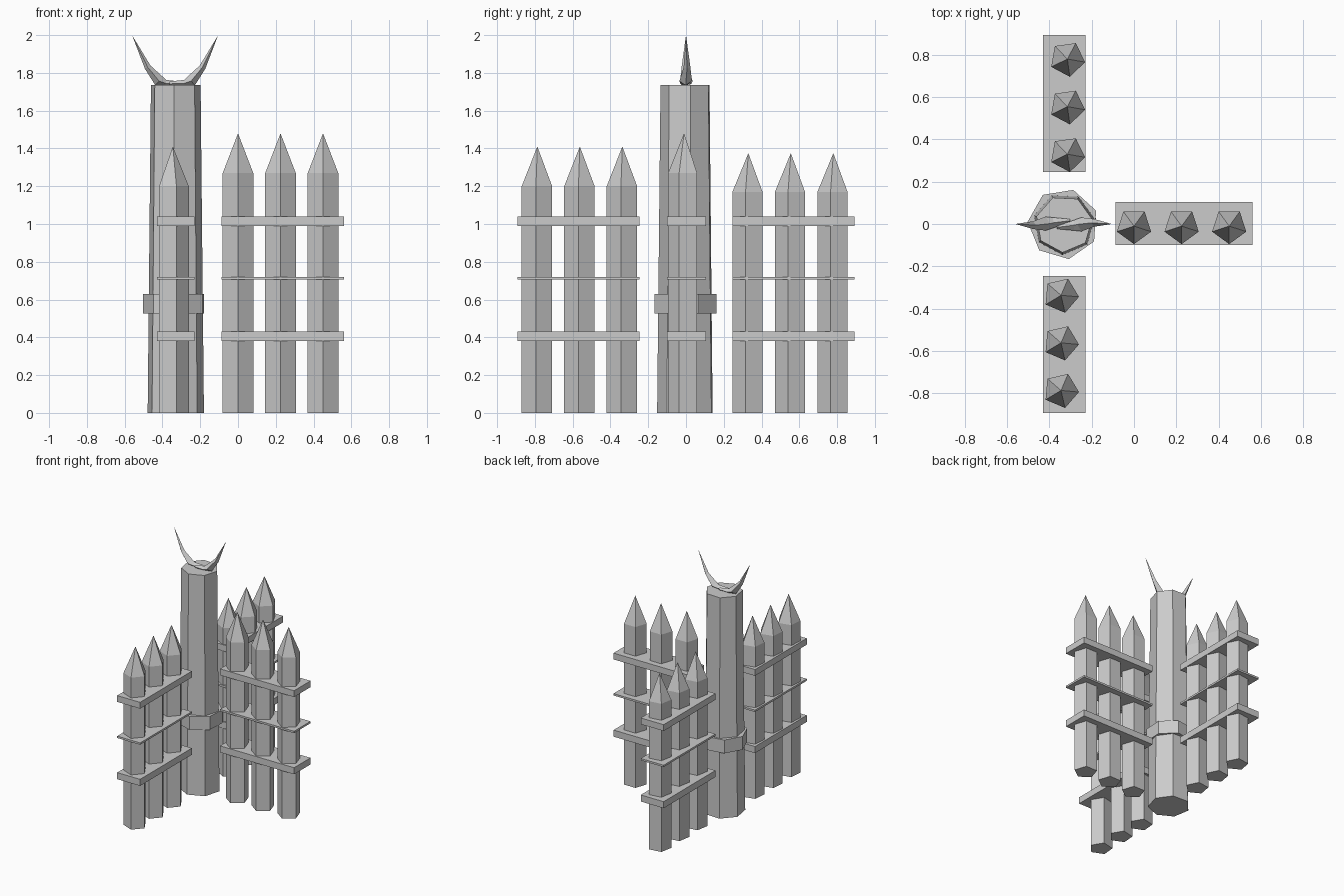
import bpy, bmesh
from math import cos, sin, radians, tau
from mathutils import Vector

cube = bpy.data.objects.get("Cube")
if cube:
    bpy.data.objects.remove(cube, do_unlink=True)

grey = bpy.data.materials.new("plain_grey")
grey.use_nodes = True
GREY = (0.6, 0.6, 0.6, 1)
grey.diffuse_color = GREY
grey.node_tree.nodes["Principled BSDF"].inputs["Base Color"].default_value = GREY


def ring(center, radius, sides, turn):
    """Horizontal polygon; turn is the angle of its first corner in degrees."""
    x, y, z = center
    angles = [radians(turn) + tau * i / sides for i in range(sides)]
    return [Vector((x + radius * cos(a), y + radius * sin(a), z)) for a in angles]


def loft(name, rings, tip=None):
    """Skin a stack of equal rings, closed by a cap or a point."""
    bm = bmesh.new()
    loops = [[bm.verts.new(p) for p in r] for r in rings]
    n = len(loops[0])
    for low, high in zip(loops, loops[1:]):
        for i in range(n):
            j = (i + 1) % n
            bm.faces.new((low[i], low[j], high[j], high[i]))
    bm.faces.new(loops[0][::-1])
    if tip is None:
        bm.faces.new(loops[-1])
    else:
        peak = bm.verts.new(tip)
        for i in range(n):
            bm.faces.new((loops[-1][i], loops[-1][(i + 1) % n], peak))
    bmesh.ops.recalc_face_normals(bm, faces=bm.faces)
    mesh = bpy.data.meshes.new(name)
    bm.to_mesh(mesh)
    bm.free()
    mesh.materials.append(grey)
    obj = bpy.data.objects.new(name, mesh)
    bpy.context.collection.objects.link(obj)
    return obj


def box(name, x0, x1, y0, y1, z0, z1):
    corners = [(x0, y0), (x1, y0), (x1, y1), (x0, y1)]
    return loft(name, [[Vector((x, y, z)) for x, y in corners] for z in (z0, z1)])


def stake(name, x, y, shoulder, peak, turn):
    rings = [ring((x, y, z), 0.085, 5, turn) for z in (0, shoulder)]
    return loft(name, rings, (x, y, peak))


# Three palisade wings: stake positions, heights, corner angle, rail outline
wings = {
    "front": ([(-0.345, -0.787 + 0.225 * i) for i in range(3)],
              1.20, 1.41, -5, (-0.43, -0.23, -0.893, -0.247)),
    "back": ([(-0.315, 0.33 + 0.225 * i) for i in range(3)],
             1.17, 1.375, -10, (-0.43, -0.23, 0.247, 0.893)),
    "left": ([(0.225 * i, -0.01) for i in range(3)],
             1.27, 1.48, -90, (-0.087, 0.56, -0.1, 0.105)),
}
rails = {"lower": (0.38, 0.432), "middle": (0.705, 0.72), "upper": (0.99, 1.04)}
for wing, (spots, shoulder, peak, turn, outline) in wings.items():
    for i, (x, y) in enumerate(spots):
        stake(f"{wing}_stake_{i + 1}", x, y, shoulder, peak, turn)
    for level, heights in rails.items():
        box(f"{wing}_{level}_rail", *outline, *heights)

# Tapered corner column and its collar
loft("column", [ring((-0.331, 0, 0), 0.153, 7, 10), ring((-0.331, 0, 1.735), 0.135, 7, 10)])
loft("collar", [ring((-0.335, 0, z), 0.168, 7, 22) for z in (0.525, 0.63)])

# Pair of curved horns: outward reach, height, half width, half depth
AXIS = -0.333
stations = [(-0.03, 1.742, 0.012, 0.008), (0.05, 1.745, 0.018, 0.025),
            (0.085, 1.757, 0.03, 0.033), (0.145, 1.83, 0.017, 0.018)]
for name, side in (("right_horn", -1), ("left_horn", 1)):
    path = [Vector((s[0], 0, s[1])) for s in stations] + [Vector((0.228, 0, 2.0))]
    rings = []
    for i, (reach, z, half, depth) in enumerate(stations):
        along = (path[i + 1] - path[max(i - 1, 0)]).normalized()
        across = Vector((-along.z, 0, along.x)) * half
        deep = Vector((0, depth, 0))
        offset = Vector((0, side * 0.12 * (reach - 0.1), 0))
        points = [path[i] + offset + d for d in (across, deep, -across, -deep)]
        rings.append([Vector((AXIS + side * p.x, p.y, p.z)) for p in points])
    loft(name, rings, (AXIS + side * path[-1].x, 0, path[-1].z))
